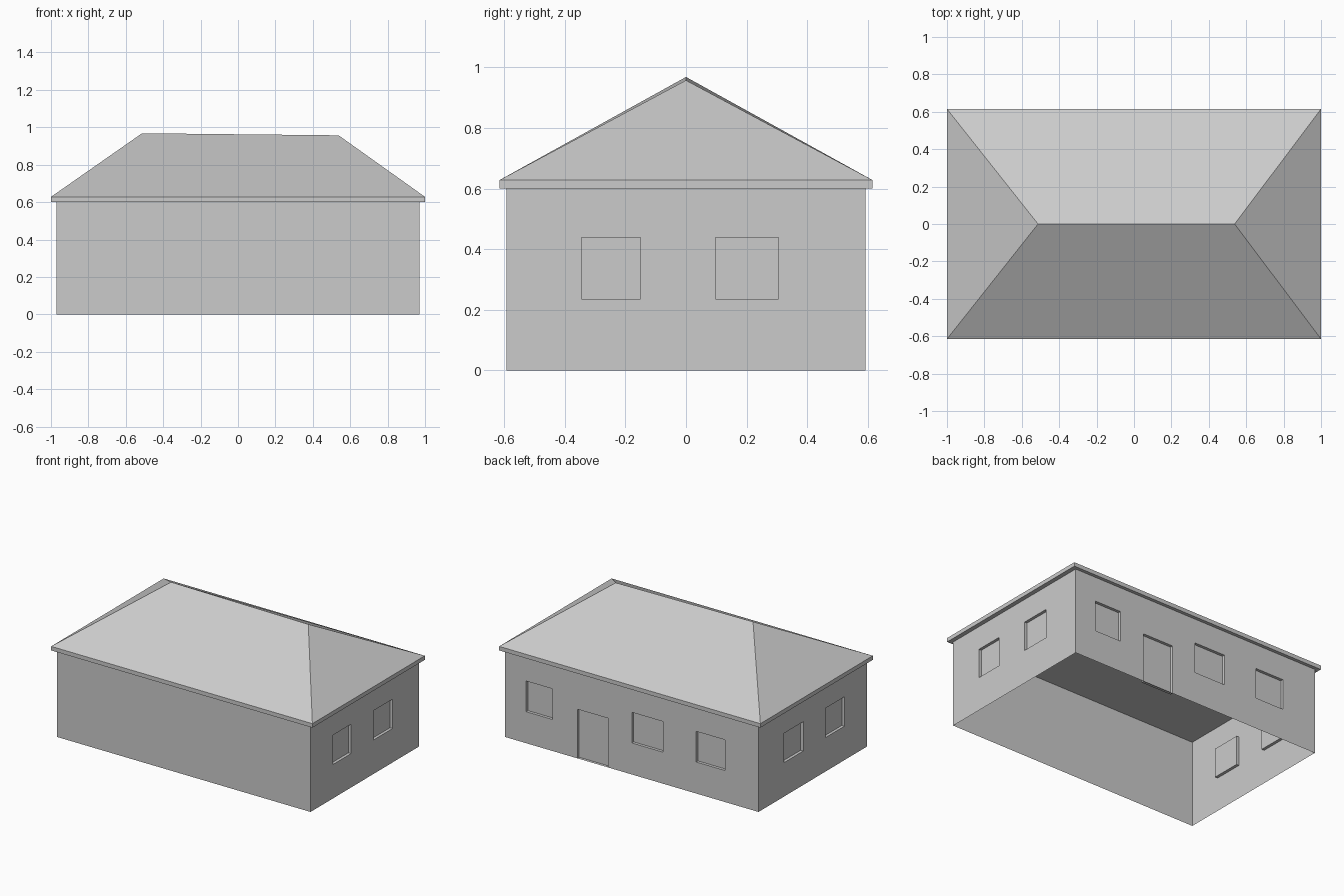
import bpy
import bmesh
from mathutils import Vector

cube = bpy.data.objects.get("Cube")
if cube:
    bpy.data.objects.remove(cube, do_unlink=True)

grey = bpy.data.materials.new("plain_grey")
grey.use_nodes = True
colour = (0.6, 0.6, 0.6, 1)
grey.diffuse_color = colour
grey.node_tree.nodes["Principled BSDF"].inputs["Base Color"].default_value = colour

HALF_X, HALF_Y, WALL_TOP = 0.97, 0.592, 0.6
RECESS = 0.02
UP = Vector((0, 0, 1))


def finish(name, bm):
    bmesh.ops.remove_doubles(bm, verts=bm.verts, dist=0.0005)
    mesh = bpy.data.meshes.new(name)
    bm.to_mesh(mesh)
    bm.free()
    mesh.materials.append(grey)
    obj = bpy.data.objects.new(name, mesh)
    bpy.context.collection.objects.link(obj)
    return obj


def wall(name, along, half_length, distance, openings=()):
    """Flat wall panel; each opening (u0, u1, z0, z1) is a shallow recess."""
    along = Vector(along)
    outward = along.cross(UP)
    bm = bmesh.new()

    def quad(*corners):
        bm.faces.new([bm.verts.new(along * u + UP * z + outward * (distance - d))
                      for u, z, d in corners])

    us = sorted({-half_length, half_length, *(u for o in openings for u in o[:2])})
    zs = sorted({0, WALL_TOP, *(z for o in openings for z in o[2:])})
    for u0, u1 in zip(us, us[1:]):
        for z0, z1 in zip(zs, zs[1:]):
            u, z = (u0 + u1) / 2, (z0 + z1) / 2
            if not any(a < u < b and c < z < d for a, b, c, d in openings):
                quad((u0, z0, 0), (u1, z0, 0), (u1, z1, 0), (u0, z1, 0))

    # Recessed pane and its reveals
    for a, b, c, d in openings:
        rim = [(a, c), (b, c), (b, d), (a, d)]
        quad(*[(u, z, RECESS) for u, z in rim])
        for p, q in zip(rim, rim[1:] + rim[:1]):
            quad((*p, 0), (*q, 0), (*q, RECESS), (*p, RECESS))
    return finish(name, bm)


# Walls
side_z = (0.235, 0.438)
back_z = (0.218, 0.43)
wall("front_wall", (1, 0, 0), HALF_X, HALF_Y)
wall("back_wall", (-1, 0, 0), HALF_X, HALF_Y, [
    (-0.81, -0.606, *back_z),
    (-0.418, -0.183, 0, 0.34),
    (0.0, 0.237, *back_z),
    (0.492, 0.712, *back_z)])
wall("left_wall", (0, 1, 0), HALF_Y, HALF_X, [
    (-0.345, -0.15, *side_z), (0.097, 0.305, *side_z)])
wall("right_wall", (0, -1, 0), HALF_Y, HALF_X, [
    (-0.312, -0.103, *side_z), (0.14, 0.347, *side_z)])

# Hipped roof with fascia, soffit and a slightly sloping ridge
bm = bmesh.new()
outline = [(-1, -1), (1, -1), (1, 1), (-1, 1)]
EAVE_Y, FASCIA_TOP = 0.615, 0.628
low = [bm.verts.new((x, y * EAVE_Y, WALL_TOP)) for x, y in outline]
top = [bm.verts.new((x, y * EAVE_Y, FASCIA_TOP)) for x, y in outline]
ridge_right = bm.verts.new((-0.513, 0, 0.968))
ridge_left = bm.verts.new((0.538, 0, 0.957))
bm.faces.new(low[::-1])
for i in range(4):
    j = (i + 1) % 4
    bm.faces.new((low[i], low[j], top[j], top[i]))
bm.faces.new((top[0], top[1], ridge_left, ridge_right))
bm.faces.new((top[1], top[2], ridge_left))
bm.faces.new((top[2], top[3], ridge_right, ridge_left))
bm.faces.new((top[3], top[0], ridge_right))
finish("roof", bm)
